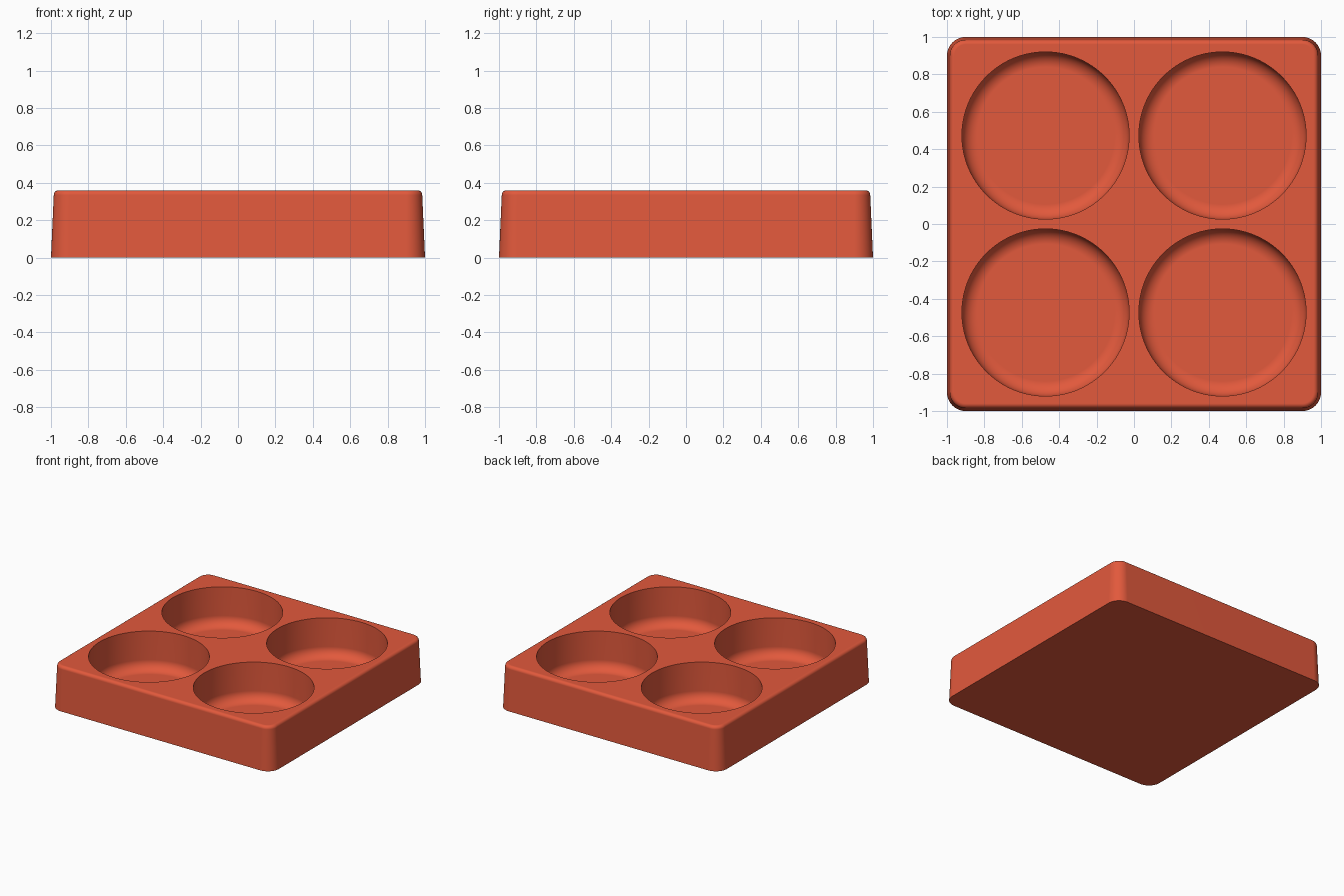
import bpy
import math
from math import cos, sin, pi

if "Cube" in bpy.data.objects:
    bpy.data.objects.remove(bpy.data.objects["Cube"], do_unlink=True)

HEIGHT, DRAFT, CORNER, EDGE = 0.36, 0.015, 0.1, 0.025
CUP_RADIUS, CUP_OFFSET, FLOOR, FILLET = 0.447, 0.473, 0.045, 0.08

terracotta = bpy.data.materials.new("terracotta red")
terracotta.use_nodes = True
colour = (0.76, 0.1, 0.045, 1)
terracotta.diffuse_color = colour
terracotta.node_tree.nodes["Principled BSDF"].inputs["Base Color"].default_value = colour


def loft(name, rings):
    """Closed solid skinned through equal-length rings of points, bottom to top."""
    n = len(rings[0])
    faces = [list(reversed(range(n))), [(len(rings) - 1) * n + i for i in range(n)]]
    for k in range(len(rings) - 1):
        for i in range(n):
            j = (i + 1) % n
            faces.append((k * n + i, k * n + j, (k + 1) * n + j, (k + 1) * n + i))
    mesh = bpy.data.meshes.new(name)
    mesh.from_pydata([p for ring in rings for p in ring], [], faces)
    mesh.materials.append(terracotta)
    obj = bpy.data.objects.new(name, mesh)
    bpy.context.collection.objects.link(obj)
    return obj


def rounded_square(half, radius, z, steps=10):
    points = []
    for q in range(4):
        middle = q * pi / 2 + pi / 4
        cx = math.copysign(half - radius, cos(middle))
        cy = math.copysign(half - radius, sin(middle))
        for s in range(steps + 1):
            a = (q + s / steps) * pi / 2
            points.append((cx + radius * cos(a), cy + radius * sin(a), z))
    return points


def circle(radius, z, cx, cy, steps=96):
    return [(cx + radius * cos(2 * pi * i / steps),
             cy + radius * sin(2 * pi * i / steps), z) for i in range(steps)]


# Tray block: drafted sides and a rounded top edge
rings = [rounded_square(1, CORNER, 0)]
for s in range(7):
    a = s / 6 * pi / 2
    inset = DRAFT + EDGE * (1 - cos(a))
    rings.append(rounded_square(1 - inset, CORNER - inset, HEIGHT - EDGE * (1 - sin(a))))
tray = loft("tray", rings)

# Four round cups with filleted floors, cut from the block
bpy.context.view_layer.objects.active = tray
tray.select_set(True)
for sx in (-1, 1):
    for sy in (-1, 1):
        cx, cy = sx * CUP_OFFSET, sy * CUP_OFFSET
        profile = []
        for s in range(9):
            a = s / 8 * pi / 2
            profile.append((CUP_RADIUS - FILLET * (1 - sin(a)), FLOOR + FILLET * (1 - cos(a))))
        profile.append((CUP_RADIUS, HEIGHT + 0.1))
        cutter = loft("cup_cutter", [circle(r, z, cx, cy) for r, z in profile])
        cutter.hide_render = True
        cut = tray.modifiers.new("cup", "BOOLEAN")
        cut.operation = "DIFFERENCE"
        cut.solver = "EXACT"
        cut.object = cutter
        bpy.ops.object.modifier_apply(modifier=cut.name)
        bpy.data.objects.remove(cutter, do_unlink=True)

# Smooth shading with crisp rims and clean flat faces
for obj in bpy.context.selected_objects:
    obj.select_set(obj == tray)
bpy.ops.object.shade_smooth_by_angle(angle=math.radians(30))
weighted = tray.modifiers.new("flat_faces", "WEIGHTED_NORMAL")
weighted.keep_sharp = True
